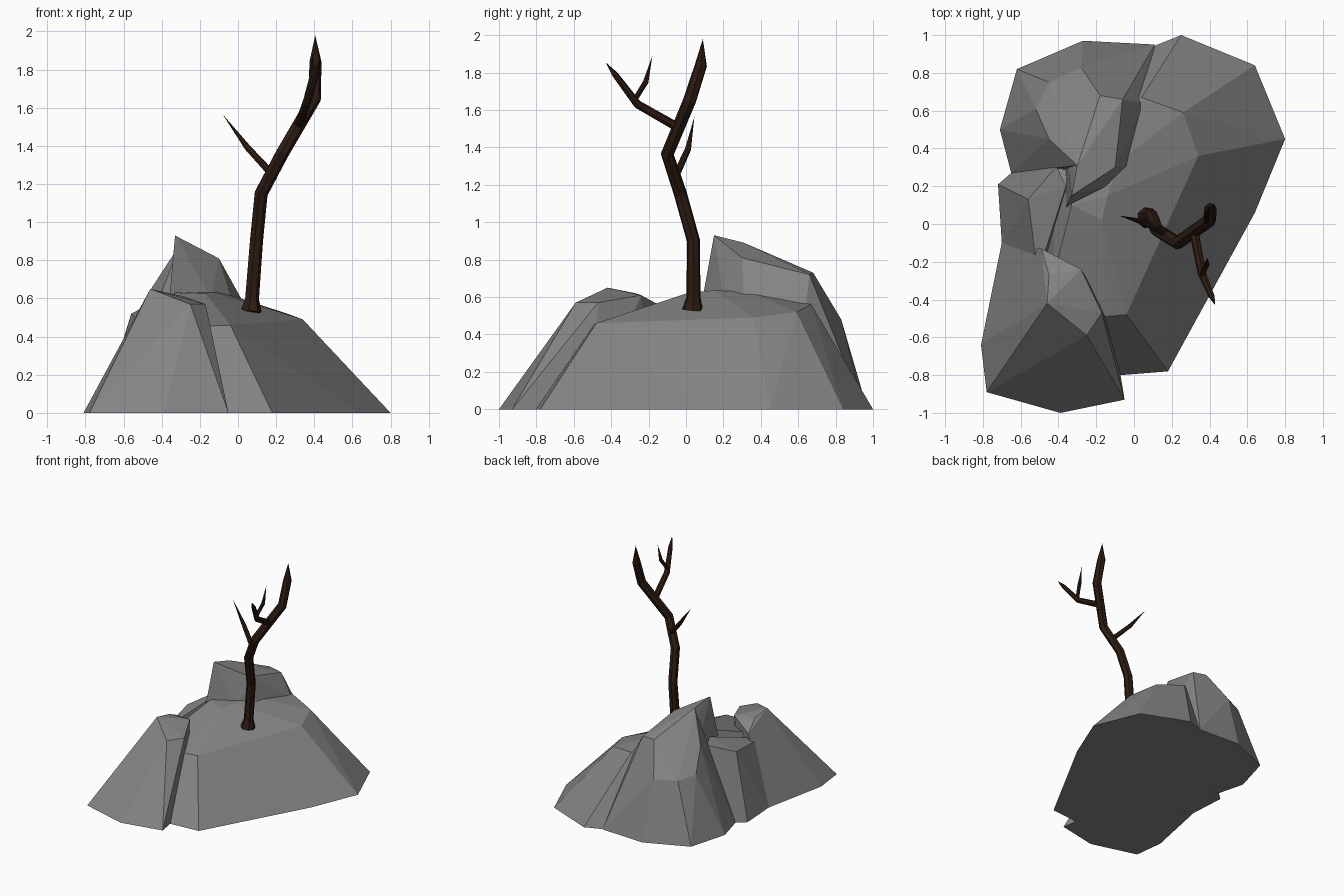
import bpy, bmesh, math
from mathutils import Vector

if "Cube" in bpy.data.objects:
    bpy.data.objects.remove(bpy.data.objects["Cube"])


def material(name, rgb):
    mat = bpy.data.materials.new(name)
    mat.diffuse_color = (*rgb, 1)
    mat.use_nodes = True
    mat.node_tree.nodes["Principled BSDF"].inputs["Base Color"].default_value = mat.diffuse_color
    return mat


stone = material("stone", (.235, .235, .235))
bark = material("bark", (.026, .011, .006))


def finish(bm, name, mat):
    bmesh.ops.recalc_face_normals(bm, faces=bm.faces[:])
    me = bpy.data.meshes.new(name)
    bm.to_mesh(me)
    bm.free()
    me.materials.append(mat)
    ob = bpy.data.objects.new(name, me)
    bpy.context.collection.objects.link(ob)
    return ob


def rock(name, base, upper):
    """Faceted boulder: hull of a ground outline and a few upper corners."""
    bm = bmesh.new()
    for x, y in base:
        bm.verts.new((x, y, 0))
    for p in upper:
        bm.verts.new(p)
    res = bmesh.ops.convex_hull(bm, input=bm.verts[:])
    junk = {v for v in res["geom_interior"] + res["geom_unused"]
            if isinstance(v, bmesh.types.BMVert) and not v.link_faces}
    bmesh.ops.delete(bm, geom=list(junk), context='VERTS')
    bmesh.ops.dissolve_limit(bm, angle_limit=math.radians(4),
                             verts=bm.verts[:], edges=bm.edges[:])
    return finish(bm, name, stone)


def limb(name, path, radii, sides=7):
    """Tapered angular tube with mitred bends, closed to a point."""
    pts = [Vector(p) for p in path]
    bm = bmesh.new()
    rings = []
    for i, r in enumerate(radii):
        t = (pts[i + 1] - pts[max(i - 1, 0)]).normalized()
        a = Vector((0, 1, 0)).cross(t).normalized()
        b = t.cross(a)
        rings.append([bm.verts.new(pts[i] + r * (a * math.cos(k * math.tau / sides)
                                                 + b * math.sin(k * math.tau / sides)))
                      for k in range(sides)])
    tip = bm.verts.new(pts[-1])
    bm.faces.new(rings[0])
    for k in range(sides):
        n = (k + 1) % sides
        for lo, hi in zip(rings, rings[1:]):
            bm.faces.new((lo[k], lo[n], hi[n], hi[k]))
        bm.faces.new((rings[-1][k], rings[-1][n], tip))
    return finish(bm, name, bark)


# Large mound
rock("main_rock",
     [(-.07, -.80), (.18, -.78), (.64, .06), (.80, .45), (.64, .84),
      (.25, 1.0), (.11, .94), (-.25, .80), (-.60, .50), (-.60, -.50)],
     [(-.15, -.49, .455), (-.04, -.48, .46), (.34, .36, .49), (.26, .59, .52),
      (.04, .67, .56), (-.17, .02, .625), (-.33, .10, .63), (-.14, .15, .635),
      (-.08, .33, .63), (-.42, .30, .50), (-.42, -.25, .50)])

# Tall peaked slab at the back left
rock("back_slab",
     [(-.27, .97), (.11, .95), (.05, .64), (-.03, .31), (-.14, .20),
      (-.36, .09), (-.40, .30), (-.40, .70)],
     [(-.33, .15, .93), (-.21, .22, .85), (-.10, .30, .81), (-.06, .66, .72),
      (-.18, .68, .73), (-.30, .31, .89), (-.36, .09, .60), (-.14, .20, .60),
      (-.03, .31, .58), (.05, .64, .54), (-.28, .83, .48)])

# Shoulder sloping down behind the slab
rock("back_shoulder",
     [(-.65, .27), (-.71, .50), (-.62, .82), (-.27, .97), (0, .80), (-.30, .25)],
     [(-.30, .31, .89), (-.18, .68, .73), (-.45, .45, .66), (-.52, .61, .50),
      (-.45, .75, .48), (-.28, .83, .48)])

# Small wedge rock on the left
rock("left_rock",
     [(-.72, .21), (-.65, .27), (-.70, -.10), (-.66, -.12), (-.40, -.1), (-.36, .20)],
     [(-.56, .13, .52), (-.41, .305, .60), (-.36, .20, .62), (-.51, -.27, .47)])

# Rock at the front left
rock("front_rock",
     [(-.70, -.10), (-.81, -.64), (-.78, -.89), (-.39, -1.0), (-.05, -.93),
      (-.12, -.50), (-.40, -.2)],
     [(-.46, -.42, .65), (-.25, -.59, .57), (-.17, -.47, .57), (-.28, -.24, .61),
      (-.45, -.27, .62), (-.49, -.13, .55)])

# Bare dead tree
limb("trunk",
     [(.067, .035, .53), (.072, .04, .60), (.095, .04, .90), (.12, -.03, 1.15),
      (.23, -.10, 1.36), (.40, .02, 1.65), (.405, .08, 1.84), (.405, .09, 1.98)],
     [.058, .038, .036, .036, .036, .036, .033])
limb("lower_branch",
     [(.17, -.05, 1.26), (.05, .01, 1.39), (-.08, .045, 1.565)],
     [.02, .017])
limb("upper_branch",
     [(.32, -.05, 1.51), (.36, -.26, 1.63), (.41, -.38, 1.79), (.43, -.43, 1.855)],
     [.025, .023, .017])
limb("twig",
     [(.36, -.27, 1.66), (.385, -.215, 1.75), (.39, -.18, 1.89)],
     [.014, .015])
